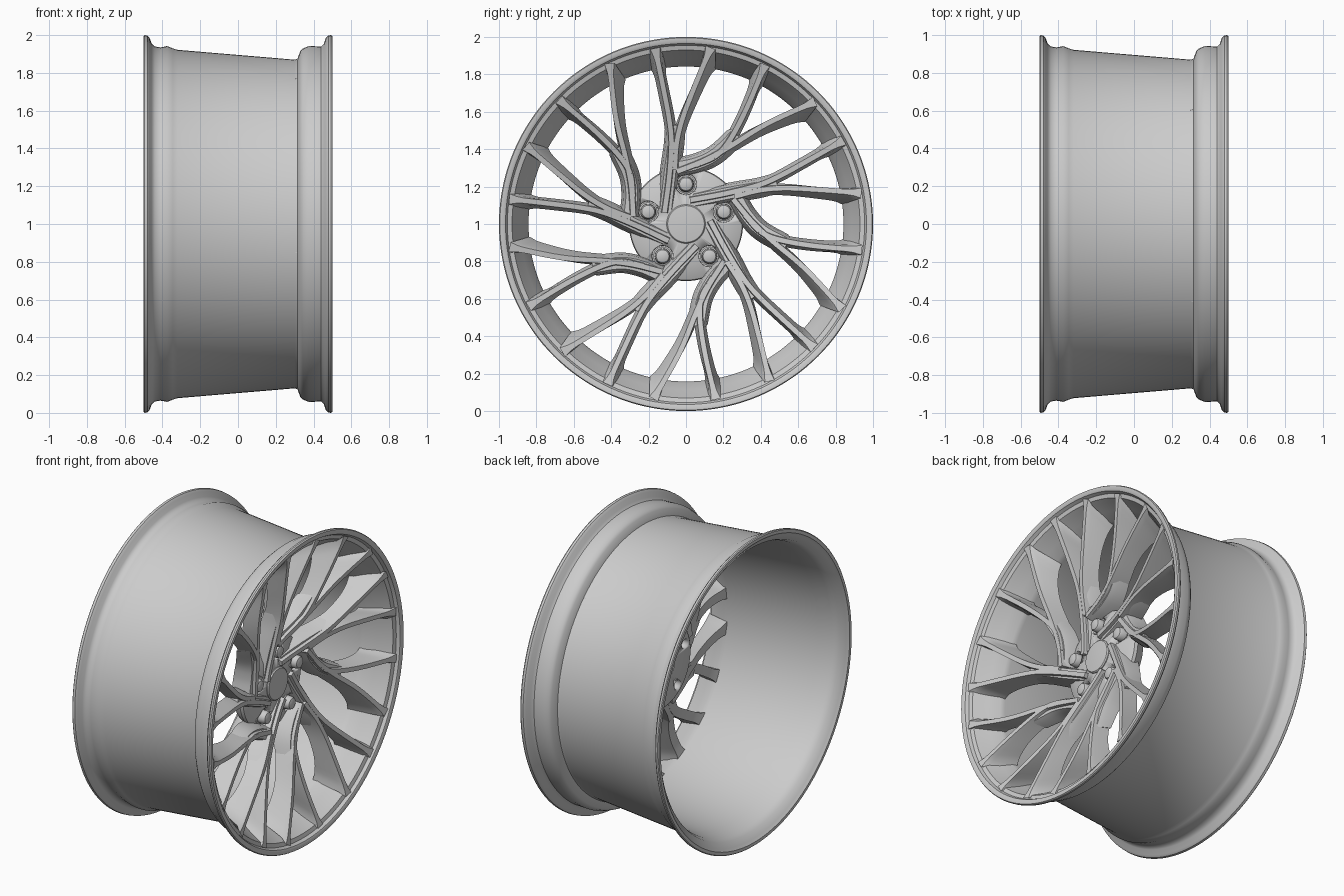
import bpy, bmesh, math
from mathutils import Vector

if "Cube" in bpy.data.objects:
    bpy.data.objects.remove(bpy.data.objects["Cube"])

CZ = 1.0            # wheel axis runs along x at this height
STEP = math.tau / 5  # five-fold pattern


def finish(bm, name, angle=35):
    bmesh.ops.remove_doubles(bm, verts=bm.verts, dist=1e-5)
    bmesh.ops.recalc_face_normals(bm, faces=bm.faces)
    me = bpy.data.meshes.new(name)
    bm.to_mesh(me)
    bm.free()
    ob = bpy.data.objects.new(name, me)
    bpy.context.collection.objects.link(ob)
    bpy.ops.object.select_all(action='DESELECT')
    ob.select_set(True)
    bpy.context.view_layer.objects.active = ob
    bpy.ops.object.shade_smooth_by_angle(angle=math.radians(angle))
    return ob


def lathe(bm, profile, steps, closed, cy=0.0, cz=0.0):
    """Spin (x, r) points about an x-parallel axis."""
    rings = []
    for i in range(steps):
        a = math.tau * i / steps
        rings.append([bm.verts.new((x, cy + r * math.cos(a), CZ + cz + r * math.sin(a)))
                      for x, r in profile])
    n = len(profile)
    for i in range(steps):
        p, q = rings[i], rings[(i + 1) % steps]
        for j in range(n if closed else n - 1):
            k = (j + 1) % n
            quad = [p[j], p[k], q[k], q[j]]
            if profile[j][1] == 0:
                quad = [p[j], p[k], q[k]]
            elif profile[k][1] == 0:
                quad = [p[j], p[k], q[j]]
            bm.faces.new(quad)


def smooth_path(pts, sub=6):
    """Catmull-Rom curve through 2D points."""
    p = [Vector(v) for v in pts]
    p = [2 * p[0] - p[1]] + p + [2 * p[-1] - p[-2]]
    out = []
    for i in range(1, len(p) - 2):
        a, b, c, d = p[i - 1:i + 3]
        for s in range(sub):
            t = s / sub
            out.append(0.5 * (2 * b + (c - a) * t + (2 * a - 5 * b + 4 * c - d) * t * t
                              + (3 * b - a - 3 * c + d) * t ** 3))
    return out + [p[-2]]


def front_x(r):
    return 0.30 + 0.185 * (max(r - 0.1, 0) / 0.85) ** 1.15


def back_x(r):
    """Back edge: deep at the hub, shallow mid-spoke, deeper again at the rim."""
    if r < 0.6:
        return 0.17 + 0.12 * max(0, (r - 0.2) / 0.4)
    return 0.29 + 0.02 * math.sin(math.pi * min(1, (r - 0.6) / 0.35))


def blade(bm, pts, w_front, w_back, drop=0.0, flare=0.0):
    """Loft a tapered section along a path in the wheel plane, five times round."""
    path = smooth_path(pts)
    for k in range(5):
        ca, sa = math.cos(k * STEP), math.sin(k * STEP)
        prev = None
        for i, c in enumerate(path):
            t = (path[min(i + 1, len(path) - 1)] - path[max(i - 1, 0)]).normalized()
            n = Vector((-t.y, t.x))
            r = c.length
            cut = 0.105 * max(0, (r - 0.35) / 0.6)   # back edge ends on the smaller drum
            f = flare * max(0, (r - 0.87) / 0.085) ** 2
            xf, xb = front_x(r) - drop, back_x(r)
            xm = xf - 0.035
            ring = []
            for x, off, s in ((xf, w_front / 2 + f, 1), (xm, w_front * 0.72 + f, 1 - cut * 0.35),
                              (xb, w_back / 2 + f, 1 - cut), (xb, -w_back / 2 - f, 1 - cut),
                              (xm, -w_front * 0.72 - f, 1 - cut * 0.35), (xf, -w_front / 2 - f, 1)):
                q = c * s + n * off
                ring.append(bm.verts.new((x, q.x * ca - q.y * sa, CZ + q.x * sa + q.y * ca)))
            if prev:
                for j in range(6):
                    m = (j + 1) % 6
                    bm.faces.new((prev[j], prev[m], ring[m], ring[j]))
            else:
                bm.faces.new(ring)
            prev = ring
        bm.faces.new(prev[::-1])


# Rim barrel: outer skin front to back, then inner skin back to front
bm = bmesh.new()
lathe(bm, [(0.5, 0.995), (0.492, 1.0), (0.478, 0.998), (0.465, 0.985), (0.455, 0.955), (0.44, 0.94),
           (0.375, 0.942), (0.345, 0.93), (0.33, 0.917), (0.315, 0.875), (0.30, 0.87),
           (-0.32, 0.922), (-0.345, 0.93), (-0.375, 0.942), (-0.41, 0.935), (-0.44, 0.94),
           (-0.457, 0.955), (-0.468, 0.985), (-0.48, 0.998), (-0.495, 1.0), (-0.5, 0.995),
           (-0.5, 0.975), (-0.485, 0.96), (-0.46, 0.925), (-0.42, 0.91), (-0.33, 0.895),
           (0.29, 0.842), (0.32, 0.85), (0.38, 0.885), (0.44, 0.915), (0.468, 0.93),
           (0.475, 0.955), (0.495, 0.965), (0.5, 0.975)], 144, True)
finish(bm, "rim_barrel")

# Twin-tine spokes: four thin blades per repeat
bm = bmesh.new()
for pts in ([(-.165, .94), (-.122, .73), (-.09, .56), (-.078, .43), (-.09, .25), (-.115, .06)],
            [(.132, .943), (.04, .72), (-.02, .56), (-.05, .43), (-.06, .29)],
            [(.423, .852), (.325, .62), (.235, .45), (.16, .365), (.05, .315)],
            [(.69, .655), (.43, .535), (.235, .415), (.10, .34), (-.05, .28)]):
    blade(bm, pts, 0.028, 0.062, flare=0.014)
finish(bm, "spoke_tines", 30)

# Recessed stems filling the space between the merging tines
bm = bmesh.new()
blade(bm, [(-.06, .53), (-.066, .42), (-.085, .28), (-.108, .08)], 0.062, 0.11, drop=0.02)
blade(bm, [(.27, .48), (.16, .375), (.06, .325), (-.05, .30)], 0.062, 0.11, drop=0.02)
finish(bm, "spoke_stems", 30)

# Hub plate with lug pockets
bm = bmesh.new()
lathe(bm, [(0.20, 0.09), (0.15, 0.10), (0.15, 0.26), (0.16, 0.275), (0.225, 0.305), (0.245, 0.30),
           (0.28, 0.22), (0.28, 0.09)], 96, True)
hub = finish(bm, "hub_plate")
lugs = [(0.213 * math.cos(math.pi / 2 + k * STEP), 0.213 * math.sin(math.pi / 2 + k * STEP)) for k in range(5)]
bm = bmesh.new()
for y, z in lugs:
    lathe(bm, [(0.235, 0), (0.235, 0.056), (0.4, 0.06), (0.4, 0)], 32, False, y, z)
    lathe(bm, [(0.10, 0), (0.10, 0.03), (0.20, 0.03), (0.20, 0)], 24, False, y, z)   # rear bolt holes
cutter = finish(bm, "lug_pocket_cutter")
cutter.hide_render = True
cutter.hide_set(True)
mod = hub.modifiers.new("pockets", 'BOOLEAN')
mod.operation = 'DIFFERENCE'
mod.object = cutter
mod.solver = 'EXACT'

# Lug nuts
bm = bmesh.new()
for y, z in lugs:
    lathe(bm, [(0.225, 0), (0.225, 0.05), (0.255, 0.05), (0.258, 0.042), (0.295, 0.040),
               (0.305, 0.034), (0.31, 0.02), (0.312, 0)], 32, False, y, z)
finish(bm, "lug_nuts")

# Centre cap
bm = bmesh.new()
lathe(bm, [(0.20, 0), (0.20, 0.104), (0.285, 0.104), (0.292, 0.098), (0.296, 0.05), (0.297, 0)], 64, False)
finish(bm, "centre_cap")
